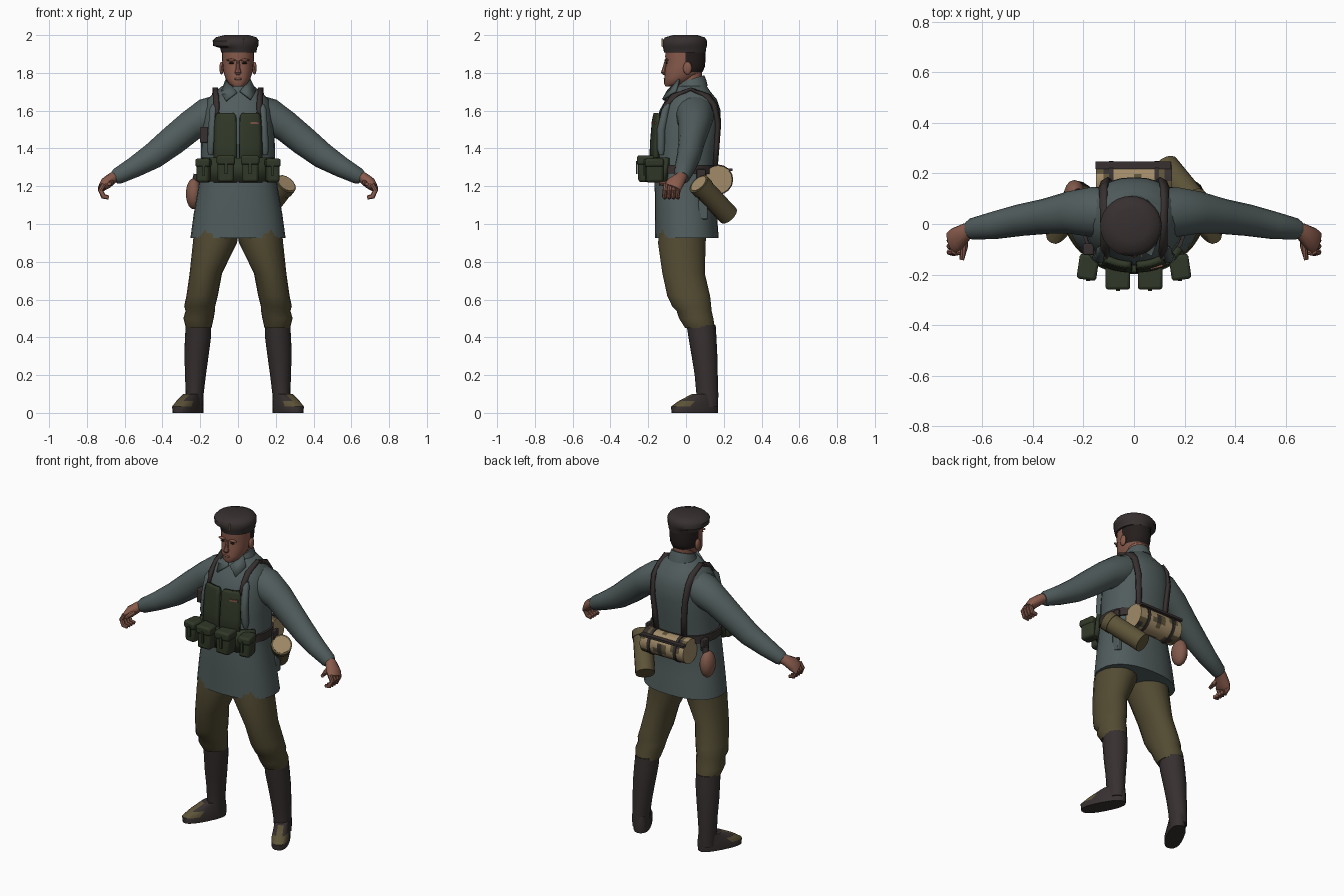
import bpy
import bmesh
import math
from mathutils import Vector, Matrix

cube = bpy.data.objects.get("Cube")
if cube:
    bpy.data.objects.remove(cube, do_unlink=True)


def material(name, *rgb):
    m = bpy.data.materials.new(name)
    m.use_nodes = True
    color = (*rgb, 1)
    m.diffuse_color = color
    m.node_tree.nodes["Principled BSDF"].inputs["Base Color"].default_value = color
    return m


wool = material("grey_wool", .082, .108, .108)
cloth = material("olive_brown_cloth", .085, .07, .032)
leather = material("dark_leather", .038, .029, .029)
canvas = material("dark_green_canvas", .03, .04, .021)
skin = material("skin", .25, .105, .072)
hair = material("dark_hair", .018, .013, .012)
tan = material("tan", .36, .26, .14)
olive = material("olive_metal", .11, .087, .04)
felt = material("red_brown_felt", .22, .1, .07)
parts = []


def finish(name, bm, mat, close=True):
    if close:
        bmesh.ops.recalc_face_normals(bm, faces=bm.faces)
    mesh = bpy.data.meshes.new(name)
    bm.to_mesh(mesh)
    bm.free()
    mesh.materials.append(mat)
    ob = bpy.data.objects.new(name, mesh)
    bpy.context.collection.objects.link(ob)
    parts.append(ob)
    return ob


def spow(value, p):
    return math.copysign(abs(value) ** (2 / p), value)


def loft(name, rows, mat, sides=16, p=2.0, flat=True, side=1):
    """Skin rings (x, y, z, radius a, radius b); flat rings stay horizontal."""
    bm = bmesh.new()
    centres = [Vector((r[0] * side, r[1], r[2])) for r in rows]
    rings = []
    for i, (c, row) in enumerate(zip(centres, rows)):
        u, v = Vector((1, 0, 0)), Vector((0, 1, 0))
        if not flat:
            t = (centres[min(i + 1, len(rows) - 1)] - centres[max(i - 1, 0)]).normalized()
            v = (v - t * v.dot(t)).normalized()
            u = v.cross(t)
        ring = []
        for k in range(sides):
            a = math.tau * k / sides
            ring.append(bm.verts.new(c + u * row[3] * spow(math.cos(a), p)
                                     + v * row[4] * spow(math.sin(a), p)))
        rings.append(ring)
    for low, high in zip(rings, rings[1:]):
        for k in range(sides):
            n = (k + 1) % sides
            bm.faces.new((low[k], low[n], high[n], high[k]))
    bm.faces.new(rings[0])
    bm.faces.new(rings[-1])
    return finish(name, bm, mat)


def rod(name, a, b, r, mat, sides=16):
    return loft(name, [(*a, r, r), (*b, r, r)], mat, sides, flat=False)


def box(name, loc, size, mat, bevel=.01, turn=0.0):
    bm = bmesh.new()
    bmesh.ops.create_cube(bm, size=1)
    bm.transform(Matrix.Diagonal((*size, 1)))
    ob = finish(name, bm, mat)
    ob.location, ob.rotation_euler.z = loc, turn
    if bevel:
        mod = ob.modifiers.new("bevel", "BEVEL")
        mod.width, mod.segments = bevel, 2
    return ob


def ball(name, loc, size, mat):
    bm = bmesh.new()
    bmesh.ops.create_uvsphere(bm, u_segments=14, v_segments=9, radius=1)
    bm.transform(Matrix.Translation(loc) @ Matrix.Diagonal((*size, 1)))
    return finish(name, bm, mat)


def paint(ob, mat, rule):
    ob.data.materials.append(mat)
    slot = len(ob.data.materials) - 1
    for f in ob.data.polygons:
        if rule(f.center, f.normal):
            f.material_index = slot


# Tunic body
ROUND = 2.3
TORSO = [(0, .005, .925, .252, .168), (0, .0, 1.05, .235, .164), (0, -.01, 1.22, .206, .156),
         (0, 0, 1.3, .196, .16), (0, .004, 1.42, .195, .167), (0, .014, 1.52, .19, .171),
         (0, .021, 1.6, .18, .162), (0, .028, 1.66, .163, .135), (0, .025, 1.7, .122, .105),
         (0, .025, 1.73, .085, .085)]
loft("tunic", TORSO, wool, 28, ROUND)


def surface(x, z, facing):
    """Depth of the tunic front (-1), back (1) or middle (0) at x, z."""
    for a, b in zip(TORSO, TORSO[1:]):
        if z <= b[2]:
            break
    t = (z - a[2]) / (b[2] - a[2])
    cy, rx, ry = (a[i] + (b[i] - a[i]) * t for i in (1, 3, 4))
    return cy + facing * ry * max(0, 1 - min(1, abs(x) / rx) ** ROUND) ** (1 / ROUND)


def strip(name, pts, thick, mat, cols=2, side=1):
    """Sheet hugging the tunic through (x, z, half width, facing) points."""
    bm = bmesh.new()
    grid = []
    for x, z, half, facing in pts:
        xs = [side * x + half * (2 * k / cols - 1) for k in range(cols + 1)]
        grid.append([bm.verts.new((q, surface(q, z, facing) + facing * thick * .6, z)) for q in xs])
    for a, b in zip(grid, grid[1:]):
        for k in range(cols):
            bm.faces.new((a[k], a[k + 1], b[k + 1], b[k]))
    ob = finish(name, bm, mat)
    mod = ob.modifiers.new("thickness", "SOLIDIFY")
    mod.thickness, mod.offset = thick, 0
    return ob


# Collar, neck, head
collar = loft("collar", [(0, .025, 1.705, .088, .09), (0, .027, 1.74, .076, .08),
                         (0, .03, 1.768, .066, .066)], wool, 20)
for v in collar.data.vertices:
    v.co.z += .3 * (v.co.y - .03)
loft("neck", [(0, .02, 1.69, .058, .062), (0, .03, 1.82, .058, .056)], skin)
head = loft("head", [(0, -.075, 1.728, .028, .034), (0, -.06, 1.742, .048, .056),
                     (0, -.035, 1.77, .066, .08), (0, -.012, 1.805, .077, .1),
                     (0, -.005, 1.83, .081, .104), (0, -.002, 1.855, .083, .104),
                     (0, -.003, 1.885, .085, .107), (0, -.003, 1.93, .085, .106)], skin, 24, 2.2)
paint(head, hair, lambda c, n: c.y > -.012 and c.z > 1.81)
loft("nose", [(0, -.114, 1.79, .01, .008), (0, -.116, 1.803, .018, .017),
              (0, -.113, 1.825, .011, .012), (0, -.106, 1.865, .008, .007)], skin, 8)
ball("mouth", (0, -.112, 1.768), (.024, .006, .006), felt)
for s in (1, -1):
    ball("ear", (s * .087, .008, 1.825), (.012, .023, .034), skin)
    ball("brow", (s * .036, -.103, 1.868), (.026, .011, .007), skin)
    ball("eye", (s * .035, -.103, 1.852), (.015, .005, .005), hair)
    # Collar points
    bm = bmesh.new()
    corners = [(.008, -.092, 1.7), (.06, -.03, 1.765), (.092, -.05, 1.7), (.066, -.118, 1.655)]
    bm.faces.new([bm.verts.new((s * x, y, z)) for x, y, z in corners])
    point = finish("collar_point", bm, wool, False)
    point.modifiers.new("thickness", "SOLIDIFY").thickness = .012

# Beret with a plain ring badge
loft("beret", [(.004, -.006, 1.908, .093, .11), (.003, -.007, 1.932, .098, .114),
               (-.012, -.008, 1.943, .12, .119), (-.012, -.008, 1.97, .122, .119),
               (-.01, -.006, 1.988, .108, .105), (-.006, -.005, 2.0, .065, .065)], leather, 28)
rod("badge", (.03, -.117, 1.958), (.03, -.126, 1.958), .018, tan)
rod("badge_centre", (.03, -.12, 1.958), (.03, -.128, 1.958), .011, leather)
box("badge_bar", (.03, -.126, 1.96), (.006, .008, .042), tan, 0)

for s in (1, -1):
    # Sleeve
    loft("sleeve", [(.08, .04, 1.605, .085, .1), (.16, .048, 1.57, .098, .1),
                    (.25, .045, 1.52, .082, .085), (.35, .03, 1.438, .078, .07),
                    (.45, .015, 1.36, .069, .063), (.55, -.005, 1.3, .055, .055),
                    (.64, -.02, 1.252, .043, .043), (.655, -.022, 1.244, .034, .034)],
         wool, 18, flat=False, side=s)
    # Fist
    loft("hand", [(.63, -.016, 1.26, .03, .03), (.665, -.03, 1.243, .03, .034),
                  (.7, -.058, 1.215, .032, .048), (.722, -.073, 1.19, .02, .048)],
         skin, 12, flat=False, side=s)
    for i in range(4):
        y = -.038 - .023 * i
        loft("finger", [(.71, y, 1.21, .014, .013), (.728, y - .004, 1.178, .014, .013),
                        (.712, y - .008, 1.146, .014, .012), (.685, y - .004, 1.14, .011, .01)],
             skin, 8, flat=False, side=s)
    loft("thumb", [(.675, -.04, 1.23, .018, .018), (.672, -.09, 1.215, .016, .016),
                   (.682, -.142, 1.212, .01, .01)], skin, 8, flat=False, side=s)
    # Trouser leg, loose over the boot top
    loft("trouser_leg", [(.11, -.015, .99, .12, .125), (.122, -.022, .9, .117, .128),
                         (.17, -.013, .74, .086, .114), (.19, .014, .62, .083, .115),
                         (.203, .03, .565, .082, .105), (.2, .043, .54, .078, .094),
                         (.209, .054, .5, .08, .092), (.208, .074, .45, .068, .08)],
         cloth, 18, side=s)
    # Boot
    loft("boot_shaft", [(.21, .08, .465, .066, .077), (.212, .087, .4, .069, .074),
                        (.22, .098, .3, .064, .068), (.225, .107, .2, .055, .061),
                        (.23, .113, .1, .048, .058), (.232, .112, .03, .046, .058)],
         leather, side=s)
    foot = loft("boot_foot", [(0, -.075, 0, .05, .134), (0, -.075, .034, .051, .136),
                              (0, -.052, .064, .046, .112), (0, -.015, .1, .042, .07)],
                leather, 20, 2.5)
    paint(foot, olive, lambda c, n: c.y < -.12 and n.z > .3)
    foot.location = (s * .23, .112, 0)
    foot.rotation_euler.z = s * math.radians(28)
    # Harness strap over the shoulder
    strip("shoulder_strap", [(.115, 1.56, .013, -1), (.115, 1.63, .013, -1), (.116, 1.68, .013, -1),
                             (.118, 1.714, .013, 0), (.12, 1.68, .013, 1), (.12, 1.63, .014, 1),
                             (.112, 1.53, .014, 1), (.102, 1.42, .014, 1), (.095, 1.28, .014, 1)],
          .018, leather, side=s)
    # Rolled cloth edge beside the vest
    roll = []
    for x, z, r in ((.128, 1.635, .01), (.13, 1.61, .02), (.135, 1.5, .023),
                    (.143, 1.4, .022), (.145, 1.365, .012)):
        roll.append((x, surface(x, z, -1) - .012, z, r, r))
    loft("rolled_edge", roll, wool, 12, side=s)
    # Vest panel and pouches
    strip("vest_panel", [(.065, 1.22, .058, -1), (.065, 1.42, .058, -1), (.064, 1.54, .055, -1),
                         (.062, 1.57, .052, -1), (.062, 1.585, .042, -1)], .026, canvas, 6, s)
    for name, x, y, w, z, h, turn in (("inner", .064, -.207, .088, 1.292, .14, 0),
                                      ("outer", .182, -.168, .068, 1.283, .125, .15)):
        box(name + "_pouch", (s * x, y, z), (w, .092, h), canvas, .014, s * turn)
        box(name + "_pouch_flap", (s * x, y - .003, z + h * .33), (w + .01, .1, h * .36),
            canvas, .012, s * turn)
        box(name + "_pouch_tab", (s * x, y - .054, z + h * .05), (.016, .008, h * .5), canvas, 0)
strip("vest_waist", [(0, 1.225, .185, -1), (0, 1.35, .18, -1)], .03, canvas, 14)
box("pocket_tag", (.09, surface(.09, 1.535, -1) - .03, 1.535), (.05, .009, .012), felt, 0, .25)
box("chest_case", (-.18, -.1, 1.472), (.042, .045, .085), leather, .006)

# Belt
loft("belt", [(0, -.002, z, .207, .168) for z in (1.265, 1.312)], leather, 28, ROUND)

# Patterned bedroll at the back
roll = loft("bedroll", [(-.15 + .03 * i, .17, 1.235, .075, .075) for i in range(11)], tan, 16, flat=False)


def patch(c, limit):
    angle = math.atan2(c.z - 1.235, c.y - .17)
    return abs(c.x) < .149 and math.sin(c.x * 55 + 1) + math.cos(angle * 3 + c.x * 20) > limit


paint(roll, olive, lambda c, n: patch(c, .55))
paint(roll, leather, lambda c, n: patch(c, 1.5))
for x in (-.09, .09):
    rod("bedroll_strap", (x - .009, .17, 1.235), (x + .009, .17, 1.235), .08, leather)
box("bedroll_top_strap", (-.003, .232, 1.288), (.3, .03, .014), leather, 0)

# Canister slung on the left hip
front, back = Vector((.248, .075, 1.205)), Vector((.125, .225, 1.045))
axis = (back - front).normalized()
rod("canister", front, back, .056, olive)
rod("canister_lid", front - axis * .012, front + axis * .03, .06, olive)
rod("canister_lid_face", front - axis * .016, front - axis * .01, .05, tan)
box("scabbard", (.2, .09, 1.1), (.03, .05, .15), wool, .006)
box("canister_hanger", (.2, .08, 1.255), (.02, .05, .07), leather, .004)

# Water bottle on the right hip
ball("water_bottle", (-.235, .12, 1.16), (.042, .055, .082), felt)
rod("bottle_neck", (-.225, .12, 1.22), (-.215, .12, 1.262), .02, leather, 12)
box("bottle_hanger", (-.2, .1, 1.265), (.03, .05, .07), leather, .004)

# Smooth shading with sharp edges kept
bpy.ops.object.select_all(action="DESELECT")
for ob in parts:
    ob.select_set(True)
bpy.context.view_layer.objects.active = parts[0]
bpy.ops.object.shade_smooth_by_angle(angle=math.radians(42))
